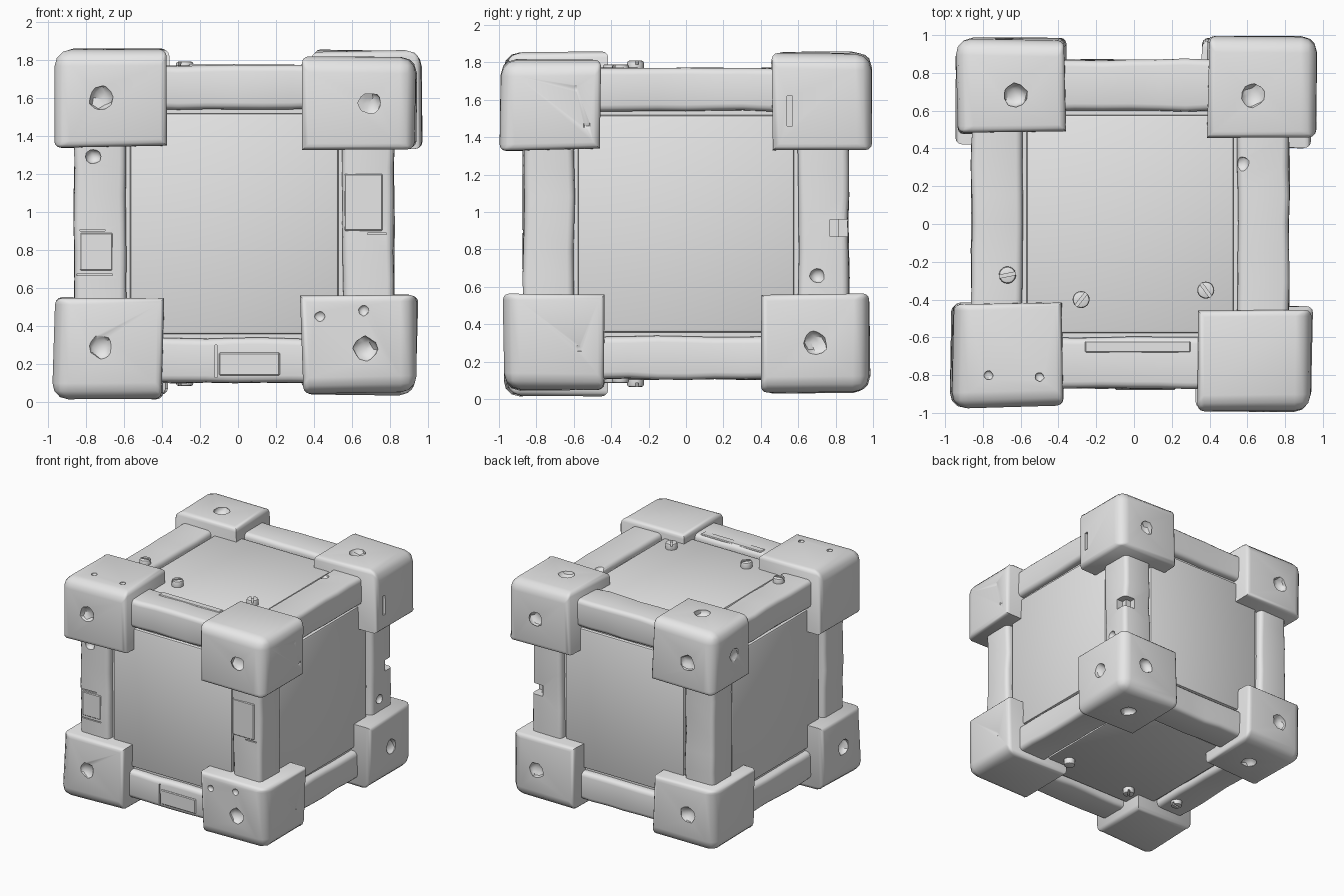
import bpy, bmesh, math, random
from mathutils import Vector, Matrix, noise

random.seed(4)
cube = bpy.data.objects.get("Cube")
if cube:
    bpy.data.objects.remove(cube, do_unlink=True)

grey = bpy.data.materials.new("plain_grey")
grey.use_nodes = True
COLOUR = (0.8, 0.8, 0.8, 1)
grey.diffuse_color = COLOUR
grey.node_tree.nodes["Principled BSDF"].inputs["Base Color"].default_value = COLOUR


def add(name, bm):
    bmesh.ops.recalc_face_normals(bm, faces=bm.faces)
    mesh = bpy.data.meshes.new(name)
    bm.to_mesh(mesh)
    bm.free()
    ob = bpy.data.objects.new(name, mesh)
    bpy.context.collection.objects.link(ob)
    mesh.materials.append(grey)
    return ob


def box(bm, lo, hi):
    lo, hi = Vector(lo), Vector(hi)
    m = Matrix.Translation((lo + hi) / 2) @ Matrix.Diagonal((*(hi - lo), 1))
    return bmesh.ops.create_cube(bm, size=1, matrix=m)["verts"]


def use(ob):
    bpy.ops.object.select_all(action="DESELECT")
    ob.select_set(True)
    bpy.context.view_layer.objects.active = ob


def finish(ob, width, weighted=False, cutter=None, segments=3):
    """Round the edges, carve the damage and shade."""
    use(ob)
    bev = ob.modifiers.new("rounding", "BEVEL")
    bev.width, bev.segments = width, segments
    bev.limit_method = "WEIGHT" if weighted else "ANGLE"
    bpy.ops.object.modifier_apply(modifier=bev.name)
    if cutter:
        cut = ob.modifiers.new("damage", "BOOLEAN")
        cut.operation, cut.object, cut.solver = "DIFFERENCE", cutter, "EXACT"
        bpy.ops.object.modifier_apply(modifier=cut.name)
    bpy.ops.object.shade_smooth_by_angle(angle=math.radians(35))


def wobble(bm, amount):
    for v in bm.verts:
        v.co += noise.noise_vector(v.co * 4) * amount


# Damage: round dents in the corner blocks, then chips and slits
cuts = bmesh.new()


def dent(pos, axis, r=0.065):
    scale = [1.0, 1.0, 1.0]
    scale[axis] = 0.7
    m = Matrix.Translation(pos) @ Matrix.Diagonal((*scale, 1))
    for v in bmesh.ops.create_icosphere(cuts, subdivisions=2, radius=r, matrix=m)["verts"]:
        v.co += Vector([random.uniform(-0.1, 0.1) * r for _ in range(3)])


for x, z in ((-0.72, 1.6), (0.69, 1.57), (-0.72, 0.29), (0.67, 0.28)):
    dent((x, -0.975, z), 1)
for x in (-0.7, 0.7):
    for z in (0.3, 1.57):
        dent((x, 0.975, z), 1)
    dent((x * 0.9, 0.68, 1.85), 2)
    dent((x * 0.9, 0.68, 0.04), 2)
dent((0.94, 0.69, 0.3), 0)
dent((-0.96, -0.7, 0.3), 0)
dent((-0.96, 0.7, 1.6), 0)
for y, z in ((-0.57, 0.27), (-0.59, 1.66), (-0.53, 1.46), (0.86, 0.46)):
    dent((0.955, y, z), 0, 0.03)
for x, z in ((0.43, 0.45), (0.66, 0.48), (-0.5, 0.28)):
    dent((x, -0.98, z), 1, 0.028)
for x, y in ((-0.77, -0.8), (-0.5, -0.81), (0.83, -0.8)):
    dent((x, y, 1.85), 2, 0.025)
box(cuts, (0.93, 0.54, 1.46), (1.1, 0.57, 1.62))
box(cuts, (0.48, -0.83, 1.82), (0.61, -0.815, 1.95))
block_cutter = add("block_damage", cuts)

cuts = bmesh.new()
box(cuts, (0.72, 0.77, 0.87), (1, 1, 0.96))
box(cuts, (-0.83, -1, 0.9), (-0.7, -0.855, 0.908))
box(cuts, (-0.85, -1, 0.665), (-0.66, -0.855, 0.672))
box(cuts, (0.68, -1, 0.88), (0.78, -0.855, 0.888))
box(cuts, (0.535, -1, 0.87), (0.542, -0.85, 1.25))
box(cuts, (-0.12, -1, 0.13), (-0.11, -0.855, 0.3))
for pos, axis in (((0.82, 0.7, 0.66), 0), ((0.64, -0.87, 1.03), 1), ((0.57, 0.32, 1.77), 2),
                  ((-0.76, -0.87, 1.29), 1)):
    dent(pos, axis, 0.04)
beam_cutter = add("beam_damage", cuts)

# Eight padded corner blocks: (x inner, x outer, y inner, y outer, z inner, z outer)
BLOCKS = [
    ("front_right_top", -0.37, -0.97, -0.41, -0.98, 1.33, 1.87),
    ("front_left_top", 0.32, 0.95, -0.45, -1.0, 1.32, 1.83),
    ("back_left_top", 0.38, 0.98, 0.45, 1.0, 1.32, 1.86),
    ("back_right_top", -0.35, -0.95, 0.47, 0.99, 1.33, 1.87),
    ("front_right_bottom", -0.38, -0.98, -0.41, -0.98, 0.56, 0.0),
    ("front_left_bottom", 0.32, 0.95, -0.43, -0.99, 0.57, 0.04),
    ("back_left_bottom", 0.34, 0.95, 0.39, 0.99, 0.57, 0.02),
    ("back_right_bottom", -0.36, -0.95, 0.42, 0.99, 0.55, 0.02),
]
for name, xi, xo, yi, yo, zi, zo in BLOCKS:
    bm = bmesh.new()
    inner, outer = Vector((xi, yi, zi)), Vector((xo, yo, zo))
    box(bm, [min(p) for p in zip(inner, outer)], [max(p) for p in zip(inner, outer)])
    weight = bm.edges.layers.float.new("bevel_weight_edge")
    for e in bm.edges:
        ends = [v.co for v in e.verts]
        if any((c - outer).length < 0.01 for c in ends):
            e[weight] = 1.0
        elif not any((c - inner).length < 0.01 for c in ends):
            e[weight] = 0.4
    centre = (inner + outer) / 2
    for v in bm.verts:
        v.co -= Vector([random.uniform(0, 0.04) * d for d in (v.co - centre).normalized()])
    finish(add(name + "_corner_block", bm), 0.085, True, block_cutter)

# Twelve frame beams
LO, HI = Vector((-0.86, -0.87, 0.105)), Vector((0.82, 0.87, 1.77))
WIDTH = (0.27, 0.27, 0.23)
for axis in range(3):
    a, b = [i for i in range(3) if i != axis]
    for sa in (0, 1):
        for sb in (0, 1):
            lo, hi = LO.copy(), HI.copy()
            for i, s in ((a, sa), (b, sb)):
                if s:
                    lo[i] = HI[i] - WIDTH[i]
                else:
                    hi[i] = LO[i] + WIDTH[i]
            lo[axis] += 0.1
            hi[axis] -= 0.1
            bm = bmesh.new()
            box(bm, lo, hi)
            long = [e for e in bm.edges if abs(e.verts[0].co[axis] - e.verts[1].co[axis]) > 0.5]
            bmesh.ops.subdivide_edges(bm, edges=long, cuts=9, use_grid_fill=True)
            wobble(bm, 0.012)
            finish(add("xyz"[axis] + "_frame_beam", bm), 0.035, cutter=beam_cutter)

# Inner core and six raised panels with a groove around each
bm = bmesh.new()
INSET = Vector((0.055,) * 3)
box(bm, LO + INSET, HI - INSET)
add("core", bm)
for axis in range(3):
    for side in (0, 1):
        lo, hi = LO + Vector(WIDTH) + INSET * 0.4, HI - Vector(WIDTH) - INSET * 0.4
        lo[axis], hi[axis] = (HI[axis] - 0.08, HI[axis] - 0.03) if side else (LO[axis] + 0.03, LO[axis] + 0.08)
        bm = bmesh.new()
        box(bm, lo, hi)
        finish(add("side_panel", bm), 0.015, segments=2)

# Thin worn plates on the front beams
for lo, hi in (((-0.1, -0.878, 0.14), (0.22, -0.86, 0.26)), ((-0.26, -0.68, 1.76), (0.3, -0.62, 1.776)),
               ((-0.83, -0.876, 0.69), (-0.66, -0.86, 0.89)), ((0.56, -0.876, 0.9), (0.76, -0.86, 1.2))):
    bm = bmesh.new()
    box(bm, lo, hi)
    finish(add("worn_plate", bm), 0.006, segments=1)

# Slotted screws on the top and bottom
for x, y, level, turn in ((-0.67, -0.27, 0.0, 0.2), (-0.28, -0.4, 0.02, 0.9), (0.38, -0.35, 0.02, 2.2)):
    for base, up in ((HI.z, 1), (LO.z, -1)):
        place = Matrix.Translation((x, y, base - up * level)) @ Matrix.Rotation(turn, 4, "Z")
        bm = bmesh.new()
        box(bm, (-0.06, -0.008, -0.016), (0.06, 0.008, 0.016))
        bm.transform(place @ Matrix.Translation((0, 0, up * 0.036)))
        slot = add("slot_cutter", bm)
        bm = bmesh.new()
        bmesh.ops.create_cone(bm, cap_ends=True, segments=20, radius1=0.045, radius2=0.045, depth=0.08, matrix=place)
        finish(add("screw", bm), 0.012, cutter=slot, segments=2)
        bpy.data.objects.remove(slot, do_unlink=True)

for cutter in (block_cutter, beam_cutter):
    bpy.data.objects.remove(cutter, do_unlink=True)
